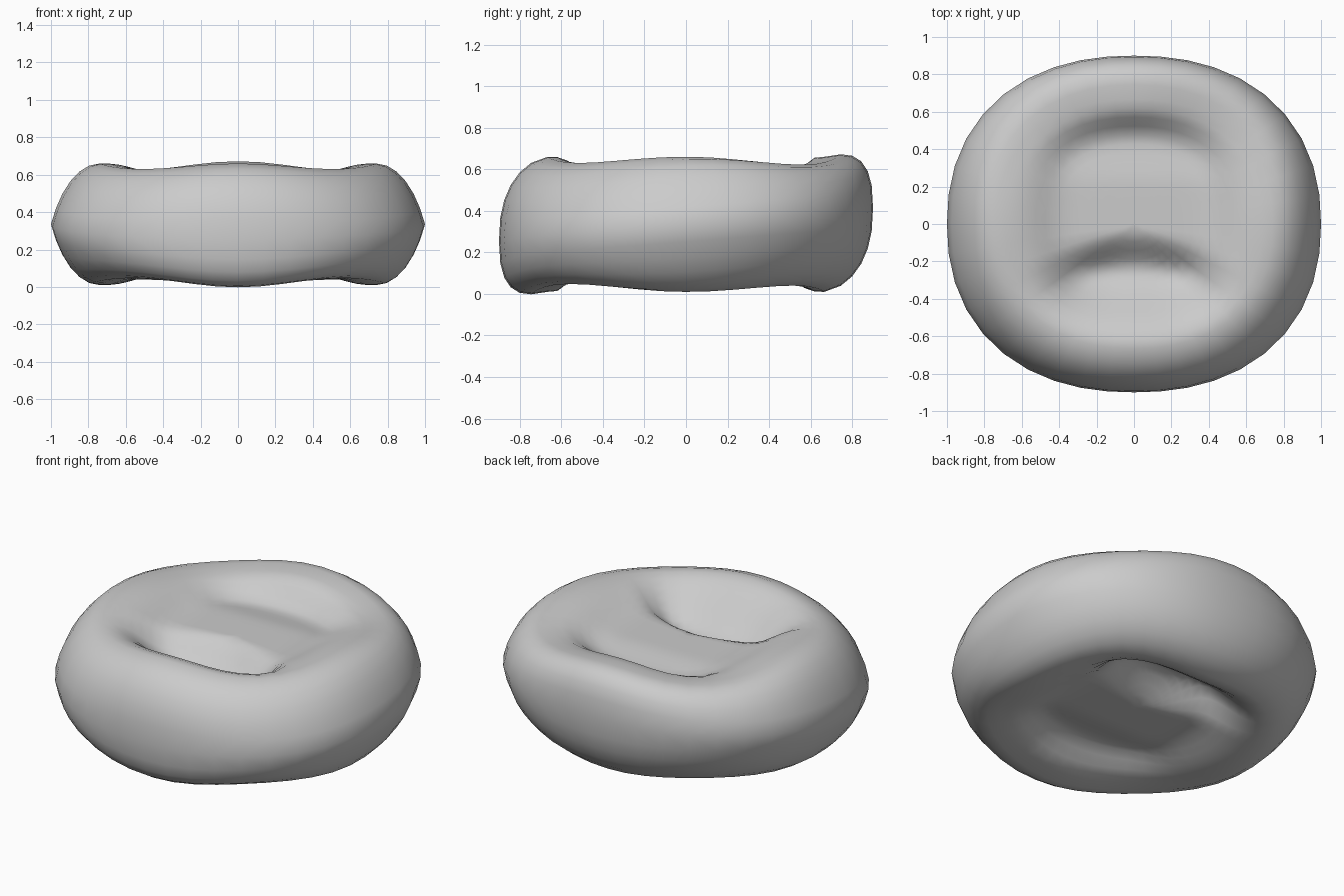
import bpy, bmesh, math

cube = bpy.data.objects.get("Cube")
if cube:
    bpy.data.objects.remove(cube, do_unlink=True)

SEGS, OUTER, INNER = 40, 6, 14
HALF = 0.335
RIM = 0.74          # radius fraction of the rim crest


def smooth(lo, hi, v):
    t = min(1, max(0, (v - lo) / (hi - lo)))
    return t * t * (3 - 2 * t)


def outline(ang):
    # Slightly squared oval seen from above
    c, s = math.cos(ang), math.sin(ang)
    k = (abs(c) ** 2.25 + abs(s / 0.9) ** 2.25) ** (-1 / 2.25)
    return k * c, k * s


def upper_point(ang, ring):
    """Point on the upper skin; ring 0 is the widest edge."""
    ox, oy = outline(ang)
    s = math.sin(ang)
    # Rim sags on the diagonals, more towards the back
    sag = math.sin(2 * ang) ** 2 * (0.03 + 0.02 * max(0, s))
    crest = 0.325 - sag
    if ring <= OUTER:
        # Boxy wall at front and back, more pointed at the left and right
        a = math.pi / 2 * ring / OUTER
        power = 1 - 0.2 * s * s
        point = 0.5 * math.cos(ang) ** 2
        inset = (1 - point) * (1 - math.cos(a) ** power) + point * a * 2 / math.pi
        rho = 1 - (1 - RIM) * inset
        z = crest * math.sin(a) ** power + 0.08 * s * math.cos(a)
        return ox * rho, oy * rho, z
    # Shallow hollow with a raised fold inside the rim
    rho = RIM * (1 - (ring - OUTER) / INNER)
    x, y = ox * rho, oy * rho
    fold = 0.08 + 0.14 * smooth(-0.25, -0.03, y + 0.8 * x * x)
    fold += 0.06 * smooth(0.3, 0.65, abs(x)) - 0.03 * smooth(0.2, 0.45, y)
    start = 0.4 - 0.14 * max(0, -s) ** 2 + 0.1 * max(0, s)
    w = smooth(start, 0.71, rho)
    return x, y, fold * (1 - w) + crest * w


def build_disc():
    bm = bmesh.new()
    edge = None
    for side in (1, -1):
        rings = []
        for r in range(OUTER + INNER):
            if r == 0 and edge:
                rings.append(edge)
                continue
            row = []
            for i in range(SEGS):
                # The lower skin is the upper one turned half round the x axis
                x, y, z = upper_point(side * math.tau * i / SEGS, r)
                row.append(bm.verts.new((x, side * y, HALF + side * z)))
            rings.append(row)
        edge = rings[0]
        x, y, z = upper_point(0, OUTER + INNER)
        centre = bm.verts.new((x, y, HALF + side * z))
        for low, high in zip(rings, rings[1:]):
            for i in range(SEGS):
                j = (i + 1) % SEGS
                bm.faces.new((low[i], low[j], high[j], high[i]))
        for i in range(SEGS):
            bm.faces.new((rings[-1][i], rings[-1][(i + 1) % SEGS], centre))
    bmesh.ops.recalc_face_normals(bm, faces=bm.faces)
    mesh = bpy.data.meshes.new("dimpled_disc")
    bm.to_mesh(mesh)
    bm.free()
    obj = bpy.data.objects.new("dimpled_disc", mesh)
    bpy.context.collection.objects.link(obj)
    return obj


disc = build_disc()

# Plain grey skin
grey = bpy.data.materials.new("light_grey")
grey.use_nodes = True
colour = (0.6, 0.6, 0.6, 1)
grey.diffuse_color = colour
grey.node_tree.nodes["Principled BSDF"].inputs["Base Color"].default_value = colour
disc.data.materials.append(grey)
for poly in disc.data.polygons:
    poly.use_smooth = True
